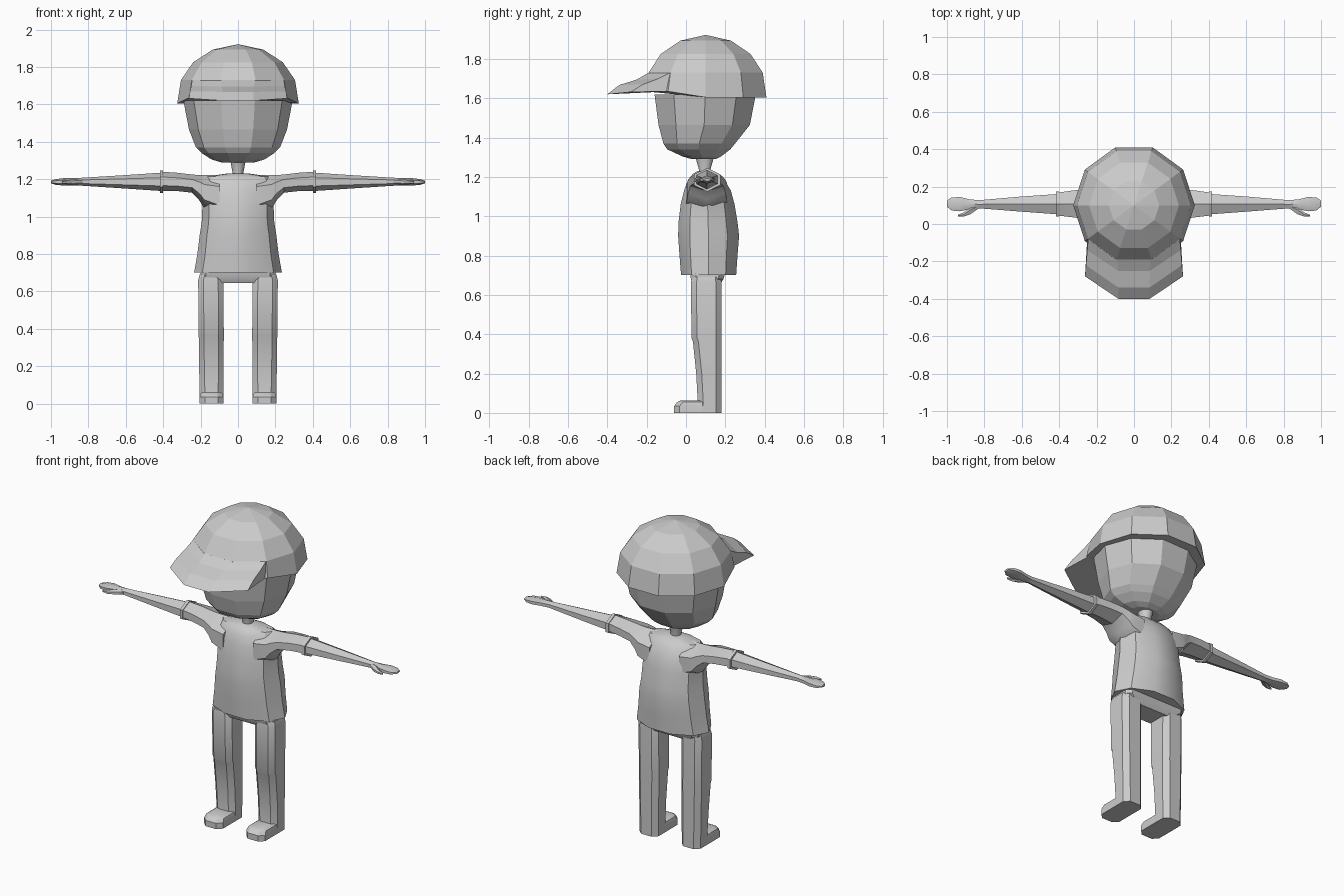
import bpy, bmesh, math

grey = bpy.data.materials.new("light grey")
grey.diffuse_color = (0.6, 0.6, 0.6, 1)


def loft(name, rings, smooth=None, mirror=False):
    """Skin a list of equal-length closed rings, closing both ends."""
    bm = bmesh.new()
    vs = [[bm.verts.new(p) for p in r] for r in rings]
    n = len(rings[0])
    for a, b in zip(vs, vs[1:]):
        for i in range(n):
            j = (i + 1) % n
            bm.faces.new((a[i], a[j], b[j], b[i]))
    bm.faces.new(vs[0][::-1])
    bm.faces.new(vs[-1])
    bmesh.ops.remove_doubles(bm, verts=bm.verts, dist=0.0005)
    bmesh.ops.recalc_face_normals(bm, faces=bm.faces)
    me = bpy.data.meshes.new(name)
    bm.to_mesh(me)
    bm.free()
    ob = bpy.data.objects.new(name, me)
    bpy.context.collection.objects.link(ob)
    me.materials.append(grey)
    if smooth:
        bpy.ops.object.select_all(action='DESELECT')
        ob.select_set(True)
        bpy.context.view_layer.objects.active = ob
        bpy.ops.object.shade_smooth_by_angle(angle=math.radians(smooth))
    if mirror:
        ob.modifiers.new("mirror", 'MIRROR').use_mirror_merge = False
    return ob


def decagon(z, rx, y0, y1):
    """Ten-sided level ring with flat front and back, spanning y0 to y1."""
    c, ry = (y0 + y1) / 2, (y1 - y0) / 2 / math.sin(math.radians(72))
    return [(rx * math.cos(t), c + ry * math.sin(t), z)
            for t in (math.radians(36 * i) for i in range(10))]


def hexagon(x, y0, y1, z0, z1):
    """Six-sided upright ring across an arm, with a ridge on top."""
    cy, cz, ry, rz = (y0 + y1) / 2, (z0 + z1) / 2, (y1 - y0) / 2, (z1 - z0) / 2
    return [(x, cy + ry * a, cz + rz * b) for a, b in
            ((0, 1), (1, .45), (1, -.45), (0, -1), (-1, -.45), (-1, .45))]


def octagon(z, x0, x1, y0, y1, c=.028):
    """Level rectangle with cut corners."""
    return [(x0 + c, y0, z), (x1 - c, y0, z), (x1, y0 + c, z), (x1, y1 - c, z),
            (x1 - c, y1, z), (x0 + c, y1, z), (x0, y1 - c, z), (x0, y0 + c, z)]


# Head
loft("head", [decagon(*r) for r in (
    (1.29, .09, .03, .15), (1.305, .14, -.02, .18), (1.34, .195, -.095, .225),
    (1.37, .225, -.115, .25), (1.465, .262, -.14, .325), (1.62, .292, -.16, .355))])

# Neck
loft("neck", [decagon(*r) for r in ((1.2, .03, .065, .125), (1.24, .03, .065, .125),
                                    (1.31, .043, .045, .145))], 40)

# Cap crown, with its rim lifted under the brim
crown = [decagon(z, r, .1 - r * .951, .1 + r * .951) for z, r in (
    (1.605, .325), (1.73, .305), (1.825, .24), (1.893, .135), (1.922, .0))]
crown[0] = [(x, y, 1.635 if y < -.05 else z) for x, y, z in crown[0]]
loft("cap_crown", crown)

# Cap brim: a bent wedge skinned from side to side
side = ((-.08, 1.73, .245), (-.14, 1.70, .25), (-.22, 1.67, .257),
        (-.28, 1.632, .262), (-.08, 1.635, .25))
middle = ((-.19, 1.73, .09), (-.25, 1.695, .085), (-.34, 1.667, .083),
          (-.40, 1.62, .083), (-.19, 1.635, .085))
loft("cap_brim", [[(s * x, y, z) for y, z, x in col]
                  for s, col in ((-1, side), (-1, middle), (1, middle), (1, side))])

# Shirt body
loft("shirt_body", [decagon(*r) for r in (
    (.70, .235, -.025, .255), (.80, .217, -.033, .262), (.90, .205, -.04, .27),
    (.97, .194, -.038, .262), (1.06, .19, -.027, .247), (1.13, .198, -.01, .228),
    (1.185, .19, .01, .195), (1.215, .17, .035, .165), (1.23, .06, .06, .13))], 30)

# Sleeves, flaring into the body at the armpit
loft("sleeve", [hexagon(*r) for r in (
    (.10, .0, .21, 1.0, 1.222), (.18, .005, .207, 1.04, 1.222),
    (.205, .012, .2, 1.085, 1.222), (.245, .022, .19, 1.128, 1.225),
    (.32, .035, .18, 1.136, 1.234), (.405, .045, .168, 1.138, 1.24))], 35, True)

# Sleeve cuffs
loft("cuff", [hexagon(*r) for r in (
    (.40, .04, .175, 1.125, 1.246), (.418, .04, .175, 1.125, 1.246))], None, True)

# Bare arms and mitten hands
loft("arm_and_hand", [hexagon(*r) for r in (
    (.41, .052, .16, 1.137, 1.235), (.60, .066, .147, 1.15, 1.222),
    (.83, .084, .127, 1.165, 1.208), (.88, .08, .132, 1.166, 1.206),
    (.93, .068, .144, 1.166, 1.206), (.975, .072, .142, 1.17, 1.2),
    (1.0, .092, .125, 1.178, 1.192))], 40, True)

# Thumbs
loft("thumb", [hexagon(*r) for r in (
    (.83, .083, .11, 1.172, 1.2), (.875, .052, .1, 1.17, 1.2),
    (.91, .04, .062, 1.172, 1.196), (.94, .04, .05, 1.178, 1.19))], 40, True)

# Hips bridging the legs under the shirt hem
loft("hips", [octagon(.645, -.15, .15, .045, .17), octagon(.68, -.2, .2, .025, .19),
              octagon(.71, -.2, .2, .02, .2)], 30)

# Trouser legs, slimmer at the front below the knee
loft("leg", [octagon(*r) for r in (
    (0, .078, .205, .05, .18), (.05, .078, .205, .06, .18),
    (.20, .077, .208, .052, .18), (.365, .076, .21, .035, .18),
    (.38, .076, .21, .028, .18), (.66, .078, .213, .025, .18),
    (.69, .09, .205, .03, .178))], 30, True)

# Shoe toes
loft("shoe", [octagon(*r) for r in (
    (0, .078, .205, -.06, .14), (.035, .078, .205, -.06, .14),
    (.055, .084, .2, -.045, .14), (.062, .095, .188, -.03, .13))], 30, True)
